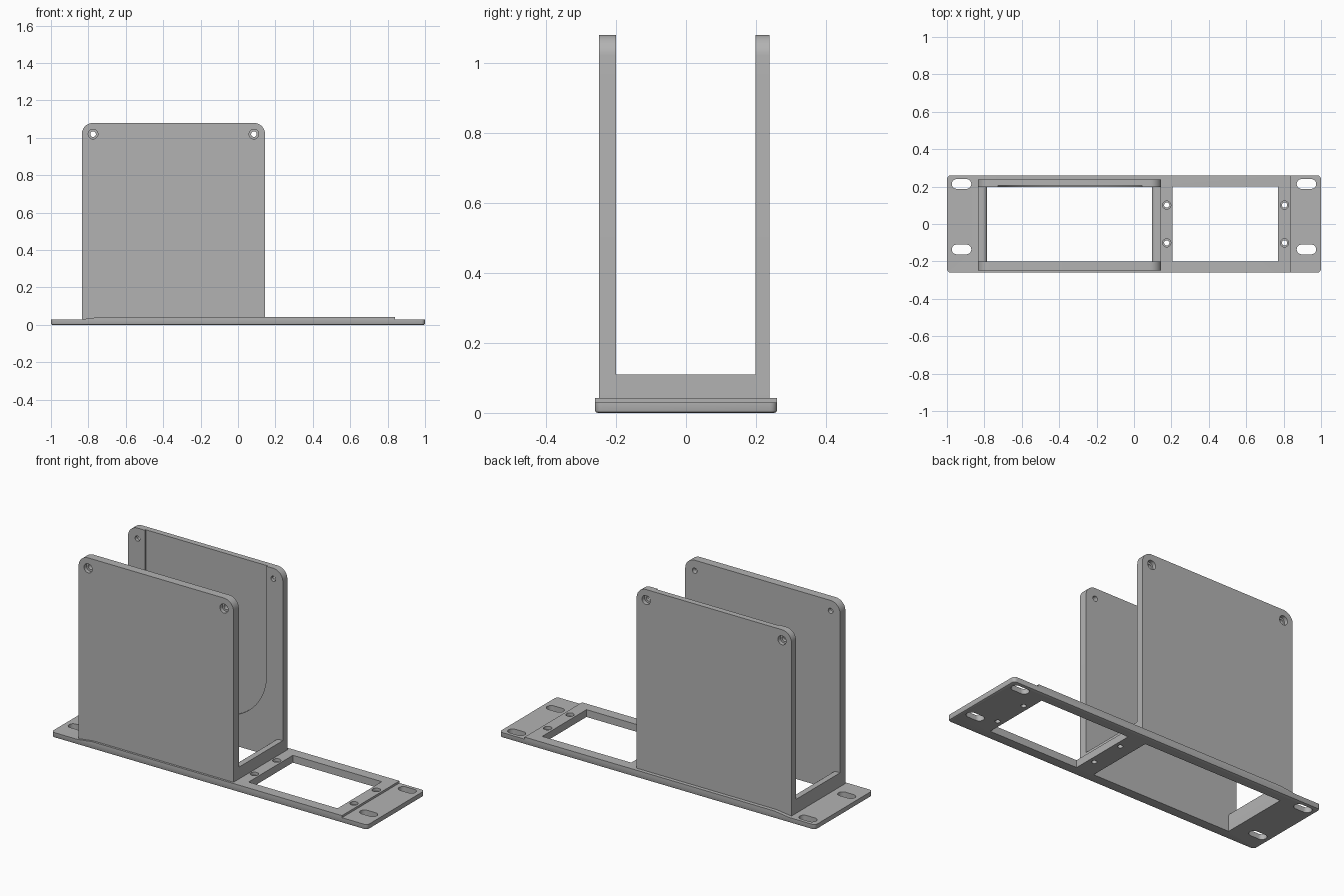
import bpy, bmesh, math
from mathutils import Vector

if "Cube" in bpy.data.objects:
    bpy.data.objects.remove(bpy.data.objects["Cube"], do_unlink=True)

GREY = (0.45, 0.45, 0.45, 1)
mat = bpy.data.materials.new("matte grey")
mat.use_nodes = True
mat.diffuse_color = GREY
mat.node_tree.nodes["Principled BSDF"].inputs["Base Color"].default_value = GREY


def prism(name, pts, axis, lo, hi):
    """Extrude a 2D outline along y (points are x, z) or z (points are x, y)."""
    def place(p, d):
        return (p[0], d, p[1]) if axis == "y" else (p[0], p[1], d)
    bm = bmesh.new()
    face = bm.faces.new([bm.verts.new(place(p, lo)) for p in pts])
    ext = bmesh.ops.extrude_face_region(bm, geom=[face])
    verts = [g for g in ext["geom"] if isinstance(g, bmesh.types.BMVert)]
    bmesh.ops.translate(bm, verts=verts, vec=Vector(place((0, 0), hi - lo)))
    bmesh.ops.recalc_face_normals(bm, faces=bm.faces)
    return finish(name, bm)


def finish(name, bm):
    me = bpy.data.meshes.new(name)
    bm.to_mesh(me)
    bm.free()
    me.materials.append(mat)
    ob = bpy.data.objects.new(name, me)
    bpy.context.scene.collection.objects.link(ob)
    return ob


def rounded(x0, x1, z0, z1, low, high, n=10):
    """Rectangle outline with one radius for the low and one for the high corners."""
    pts = []
    for cx, cz, r, start in ((x1, z1, high, 0), (x0, z1, high, 90),
                             (x0, z0, low, 180), (x1, z0, low, 270)):
        if r == 0:
            pts.append((cx, cz))
            continue
        ox = cx - r if cx == x1 else cx + r
        oz = cz - r if cz == z1 else cz + r
        for i in range(n + 1):
            a = math.radians(start + 90 * i / n)
            pts.append((ox + r * math.cos(a), oz + r * math.sin(a)))
    return pts


def circle(x, y, r, n=24):
    return [(x + r * math.cos(math.tau * i / n), y + r * math.sin(math.tau * i / n)) for i in range(n)]


def cut(ob, cutters):
    """Subtract each cutter, bake the result and drop the cutters."""
    for c in cutters:
        c.hide_render = True
        mod = ob.modifiers.new("cut", "BOOLEAN")
        mod.operation, mod.solver, mod.object = "DIFFERENCE", "EXACT", c
    dg = bpy.context.evaluated_depsgraph_get()
    me = bpy.data.meshes.new_from_object(ob.evaluated_get(dg))
    ob.modifiers.clear()
    ob.data = me
    for c in cutters:
        bpy.data.objects.remove(c, do_unlink=True)


# Base plate: raised middle, ramp on one end, rounded corners, softened underside
base = prism("base_plate", [(-1, 0), (1, 0), (1, .03), (.84, .03), (.84, .042),
                            (-.74, .042), (-.835, .03), (-1, .03)], "y", -.26, .26)
bm = bmesh.new()
bm.from_mesh(base.data)
corners = [e for e in bm.edges if all(abs(v.co.x) > .99 for v in e.verts)
           and abs(e.verts[0].co.z - e.verts[1].co.z) > .01]
bmesh.ops.bevel(bm, geom=corners, offset=.02, segments=5, profile=.5, affect="EDGES")
rim = [e for e in bm.edges if all(v.co.z < .001 for v in e.verts)]
bmesh.ops.bevel(bm, geom=rim, offset=.008, segments=2, profile=.5, affect="EDGES")
bm.to_mesh(base.data)
bm.free()

# Base openings, mounting slots and countersunk screw holes
tools = [prism("cutter", rounded(x0, x1, -.2, .2, 0, 0), "z", -.1, .2)
         for x0, x1 in ((-.785, .095), (.207, .77))]
for x in (-.922, .922):
    for y in (.214, -.136):
        tools.append(prism("cutter", rounded(x - .052, x + .052, y - .026, y + .026,
                                             .0259, .0259), "z", -.1, .2))
for x in (.175, .805):
    for y in (-.101, .101):
        tools.append(prism("cutter", circle(x, y, .014), "z", -.1, .2))
        tools.append(prism("cutter", circle(x, y, .022), "z", .025, .2))
cut(base, tools)

# Two upright side plates with screw holes countersunk on the outside
for name, inner, outer in (("front_plate", -.2, -.248), ("back_plate", .198, .239)):
    side = 1 if outer > 0 else -1
    plate = prism(name, rounded(-.835, .145, .02, 1.08, 0, .06), "y",
                  min(inner, outer), max(inner, outer))
    tools = []
    for x in (-.775, .085):
        tools.append(prism("cutter", circle(x, 1.02, .015), "y", -.4, .4))
        ends = sorted((outer - side * .022, outer + side * .05))
        tools.append(prism("cutter", circle(x, 1.02, .026), "y", *ends))
    if side > 0:
        # Shallow rounded recess on the inner face, open at the top
        tools.append(prism("cutter", rounded(-.728, .042, .16, 1.2, .3, 0, 16), "y", .1, .206))
    cut(plate, tools)

# Low cross bars joining the plates, inner top edge rounded
for name, outer, sign in (("left_cross_bar", .145, -1), ("right_cross_bar", -.835, 1)):
    arc = [(outer + sign * (.025 + .025 * math.sin(a)), .085 + .025 * math.cos(a))
           for a in (math.radians(15 * i) for i in range(7))]
    prism(name, [(outer, .02), (outer, .11)] + arc + [(outer + sign * .05, .02)],
          "y", -.205, .199)

# Smooth the rounded surfaces, keep real edges sharp
for ob in bpy.context.scene.objects:
    if ob.type == "MESH":
        bpy.ops.object.select_all(action="DESELECT")
        ob.select_set(True)
        bpy.context.view_layer.objects.active = ob
        bpy.ops.object.shade_smooth_by_angle(angle=math.radians(30))
